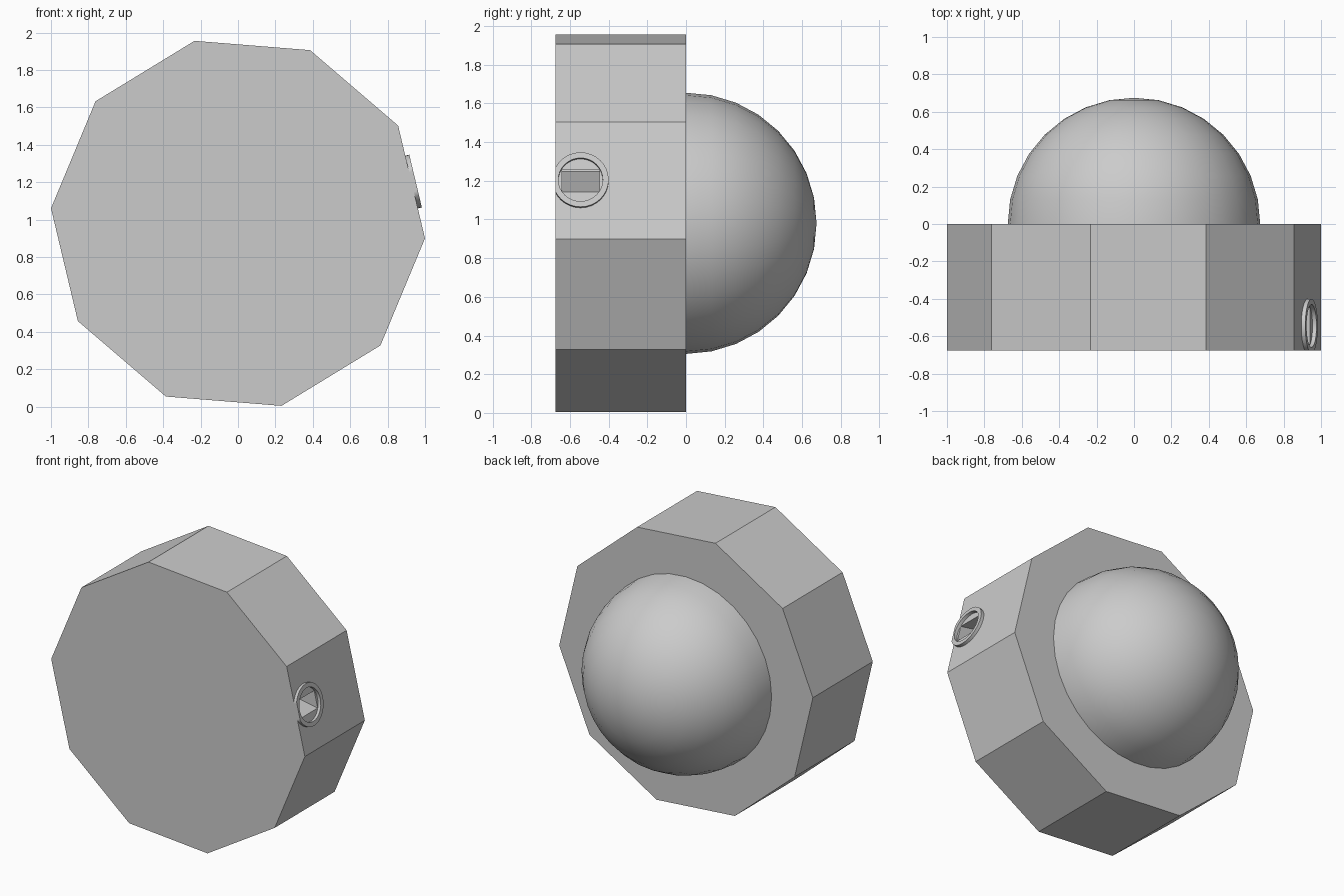
import bpy, bmesh, math
from mathutils import Matrix, Vector

if "Cube" in bpy.data.objects:
    bpy.data.objects.remove(bpy.data.objects["Cube"], do_unlink=True)

MID = Vector((0, 0, 0.98))
RADIUS, DEPTH, SIDES = 1.003, 0.675, 10
START = math.radians(-4.6)
TILT = START + math.pi / SIDES          # direction of the facet with the ring
NORMAL = Vector((math.cos(TILT), 0, math.sin(TILT)))
UP = Vector((-math.sin(TILT), 0, math.cos(TILT)))
RING_Y = -0.545
FACET = MID + NORMAL * RADIUS * math.cos(math.pi / SIDES) + Vector((0, RING_Y, 0))

grey = bpy.data.materials.new("light_grey")
grey.use_nodes = True
colour = (0.6, 0.6, 0.6, 1)
grey.diffuse_color = colour
grey.node_tree.nodes["Principled BSDF"].inputs["Base Color"].default_value = colour


def finish(name, bm, smooth=False):
    bmesh.ops.recalc_face_normals(bm, faces=bm.faces)
    mesh = bpy.data.meshes.new(name)
    bm.to_mesh(mesh)
    bm.free()
    mesh.materials.append(grey)
    obj = bpy.data.objects.new(name, mesh)
    bpy.context.collection.objects.link(obj)
    bpy.ops.object.select_all(action='DESELECT')
    obj.select_set(True)
    bpy.context.view_layer.objects.active = obj
    if smooth:
        bpy.ops.object.shade_smooth_by_angle(angle=math.radians(35))
    return obj


def prism(name, points, depth):
    """Extrude an outline along +y."""
    bm = bmesh.new()
    face = bm.faces.new([bm.verts.new(p) for p in points])
    out = bmesh.ops.extrude_face_region(bm, geom=[face], use_keep_orig=True)
    moved = [v for v in out["geom"] if isinstance(v, bmesh.types.BMVert)]
    bmesh.ops.translate(bm, verts=moved, vec=(0, depth, 0))
    return finish(name, bm)


# Slot cutter, its floor rising inward
inward = Vector((-math.cos(math.radians(10)), 0, math.sin(math.radians(10))))
half = 0.097
slot = prism("slot_cutter", [FACET + UP * u + inward * d - Vector((0, half, 0))
                             for u, d in ((-0.06, -0.02), (0.06, -0.02),
                                          (0.06, 0.6), (-0.06, 0.6))], 2 * half)
slot.hide_render = True

# Ten-sided drum with the slot cut into one facet
angles = [START + i * math.tau / SIDES for i in range(SIDES)]
drum = prism("drum", [MID + Vector((RADIUS * math.cos(a), -DEPTH, RADIUS * math.sin(a)))
                      for a in angles], DEPTH)
cut = drum.modifiers.new("slot", 'BOOLEAN')
cut.operation = 'DIFFERENCE'
cut.solver = 'EXACT'
cut.object = slot
bpy.context.view_layer.objects.active = drum
bpy.ops.object.modifier_apply(modifier=cut.name)
bpy.data.objects.remove(slot, do_unlink=True)

# Dome on the back, pole pointing backwards
bm = bmesh.new()
bmesh.ops.create_uvsphere(bm, u_segments=32, v_segments=16, radius=DEPTH,
                          matrix=Matrix.Translation(MID) @ Matrix.Rotation(-math.pi / 2, 4, 'X'))
bmesh.ops.delete(bm, geom=[v for v in bm.verts if v.co.y < -0.001], context='VERTS')
finish("dome", bm, smooth=True)

# Raised ring around the slot, trimmed flush with the front
bm = bmesh.new()
corners = [bm.verts.new((r, 0, h)) for r, h in
           ((0.115, -0.005), (0.145, -0.005), (0.145, 0.022), (0.115, 0.022))]
edges = [bm.edges.new((corners[i - 1], corners[i])) for i in range(4)]
bmesh.ops.spin(bm, geom=corners + edges, cent=(0, 0, 0), axis=(0, 0, 1),
               angle=math.tau, steps=32, use_merge=True)
bmesh.ops.remove_doubles(bm, verts=bm.verts, dist=0.0005)
bm.transform(Matrix.Translation(FACET) @ Matrix.Rotation(math.pi / 2 - TILT, 4, 'Y'))
bmesh.ops.bisect_plane(bm, geom=bm.verts[:] + bm.edges[:] + bm.faces[:],
                       plane_co=(0, -DEPTH, 0), plane_no=(0, -1, 0), clear_outer=True)
bmesh.ops.holes_fill(bm, edges=[e for e in bm.edges if e.is_boundary], sides=0)
finish("slot_ring", bm, smooth=True)
